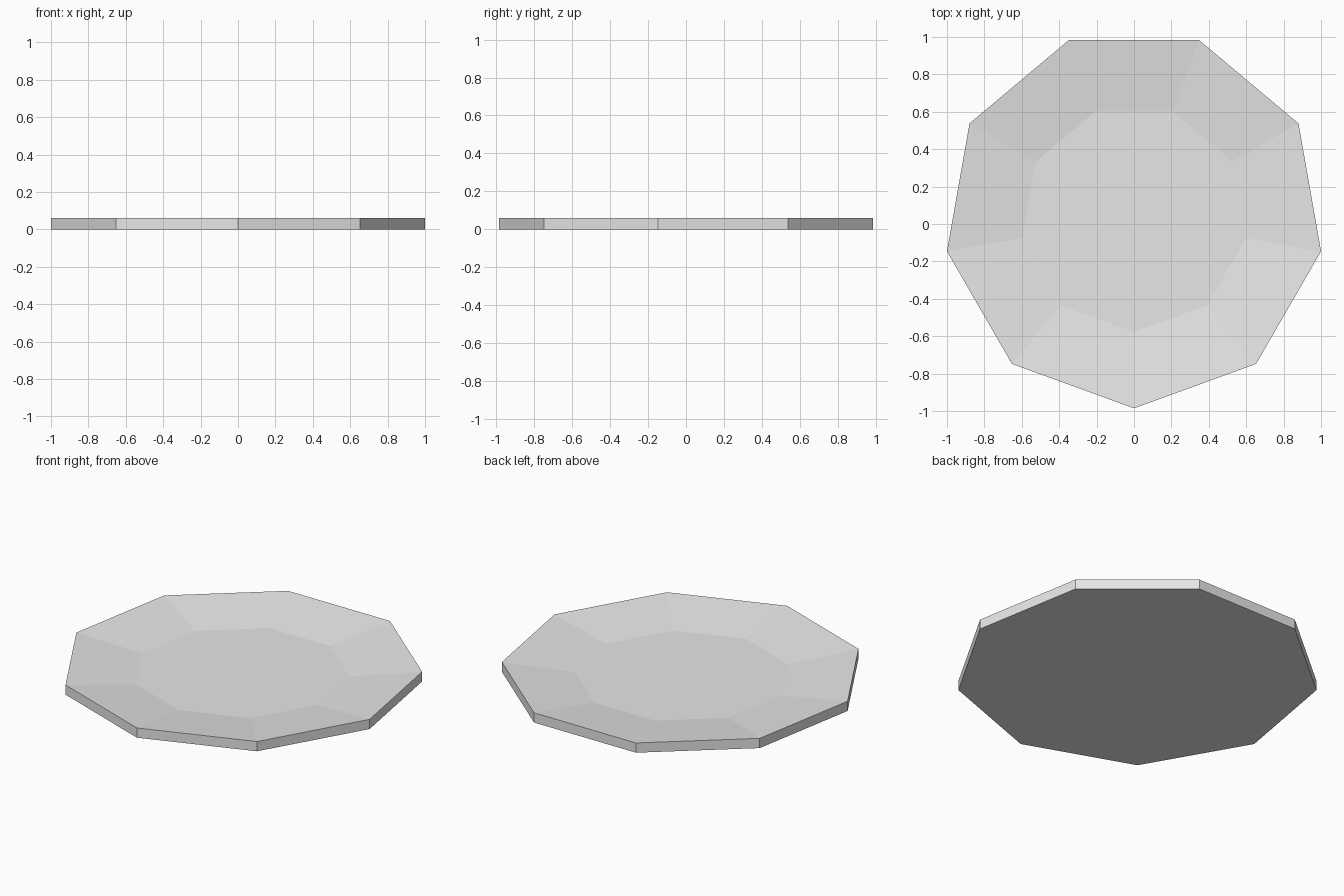
import bpy, bmesh, math

# Remove the default cube only
cube = bpy.data.objects.get("Cube")
if cube:
    bpy.data.objects.remove(cube, do_unlink=True)

SIDES = 9
OUTER_RADIUS = 1 / math.cos(math.radians(10))
INNER_RADIUS = 0.607
CENTRE_Y = 0.03
RIM_HEIGHT = 0.06
DISH_HEIGHT = 0.014


def flat_material(name, colour):
    mat = bpy.data.materials.new(name)
    mat.use_nodes = True
    mat.diffuse_color = colour
    mat.node_tree.nodes["Principled BSDF"].inputs["Base Color"].default_value = colour
    return mat


def ring(bm, radius, z):
    """Nine-sided ring with one corner pointing to the front."""
    verts = []
    for i in range(SIDES):
        a = math.tau * i / SIDES - math.pi / 2
        verts.append(bm.verts.new((radius * math.cos(a), CENTRE_Y + radius * math.sin(a), z)))
    return verts


def bridge(bm, low, high):
    for i in range(SIDES):
        j = (i + 1) % SIDES
        bm.faces.new((low[i], low[j], high[j], high[i]))


# Shallow plate: flat base, upright edge, sloping rim and sunken centre
bm = bmesh.new()
base = ring(bm, OUTER_RADIUS, 0)
rim = ring(bm, OUTER_RADIUS, RIM_HEIGHT)
dish = ring(bm, INNER_RADIUS, DISH_HEIGHT)
bridge(bm, base, rim)
bridge(bm, rim, dish)
bm.faces.new(dish)
bm.faces.new(reversed(base))
bmesh.ops.recalc_face_normals(bm, faces=bm.faces)

mesh = bpy.data.meshes.new("plate")
bm.to_mesh(mesh)
bm.free()
mesh.materials.append(flat_material("light grey", (0.8, 0.8, 0.8, 1)))
plate = bpy.data.objects.new("plate", mesh)
bpy.context.collection.objects.link(plate)
